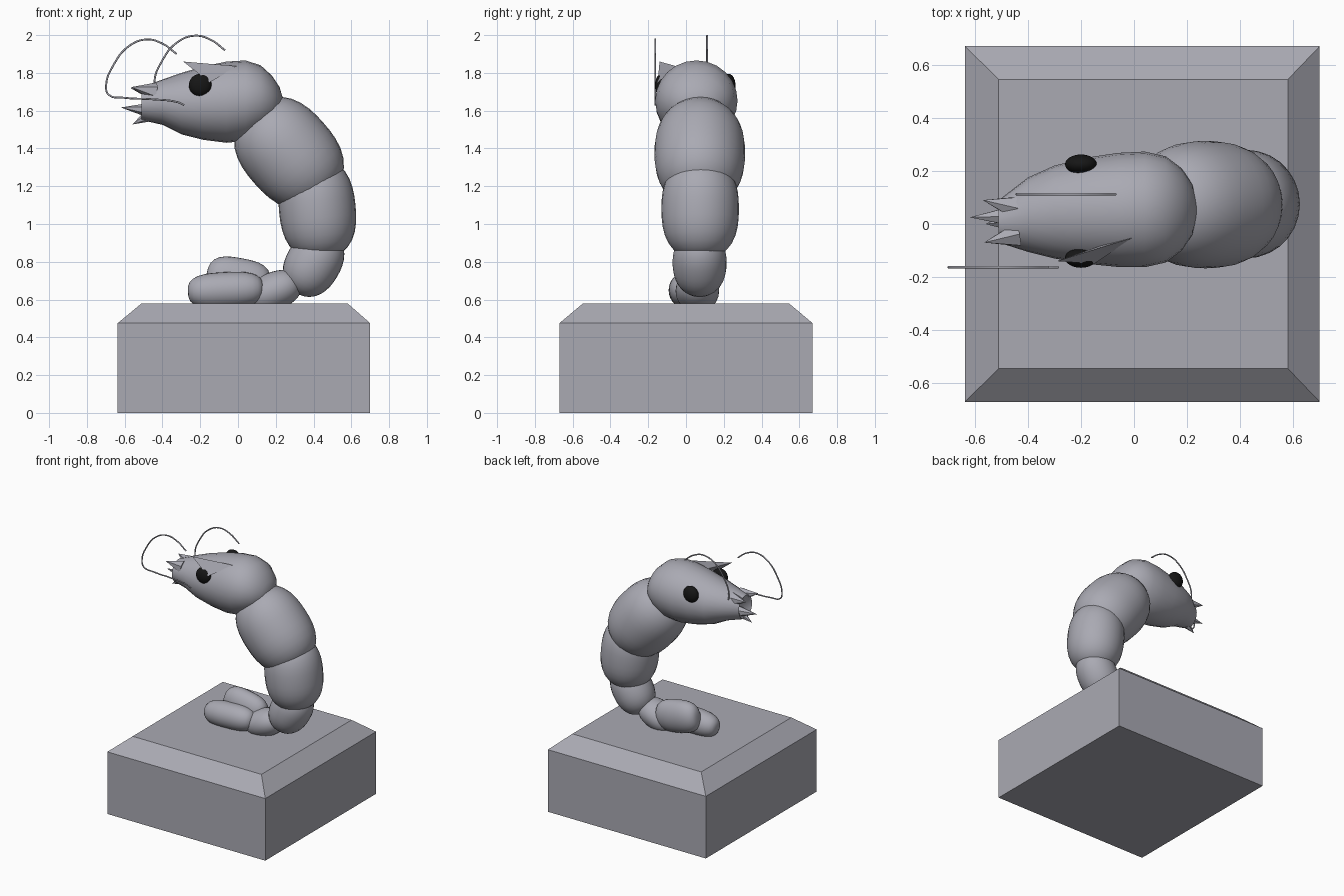
import bpy, bmesh, math
from mathutils import Vector, Matrix

if "Cube" in bpy.data.objects:
    bpy.data.objects.remove(bpy.data.objects["Cube"])


def material(name, rgb):
    m = bpy.data.materials.new(name)
    m.diffuse_color = (*rgb, 1)
    m.use_nodes = True
    m.node_tree.nodes["Principled BSDF"].inputs["Base Color"].default_value = m.diffuse_color
    return m


GREY = material("stone grey", (0.40, 0.40, 0.45))
BLACK = material("eye black", (0.008, 0.008, 0.008))


def finish(bm, name, mat=GREY, smooth=True):
    bmesh.ops.recalc_face_normals(bm, faces=bm.faces[:])
    me = bpy.data.meshes.new(name)
    bm.to_mesh(me)
    bm.free()
    me.materials.append(mat)
    ob = bpy.data.objects.new(name, me)
    bpy.context.collection.objects.link(ob)
    if smooth:
        bpy.ops.object.select_all(action='DESELECT')
        ob.select_set(True)
        bpy.context.view_layer.objects.active = ob
        bpy.ops.object.shade_smooth_by_angle(angle=math.radians(40))
    return ob


def loft(bm, rings):
    rows = [[bm.verts.new(p) for p in r] for r in rings]
    n = len(rows[0])
    for a, b in zip(rows, rows[1:]):
        for i in range(n):
            j = (i + 1) % n
            bm.faces.new((a[i], a[j], b[j], b[i]))
    return rows


def blob(name, center, half, direction=(0, -1), p=2.0, mat=GREY):
    """Rounded barrel: half = (across, y, along), direction = axis in x and z."""
    bm = bmesh.new()
    bmesh.ops.create_uvsphere(bm, u_segments=28, v_segments=18, radius=1)
    d = Vector((direction[0], 0, direction[1])).normalized()
    y = Vector((0, 1, 0))
    x = y.cross(d)
    for v in bm.verts:
        r, h = math.hypot(v.co.x, v.co.y), abs(v.co.z)
        k = (r ** p + h ** p) ** (-1 / p)
        c = v.co * k
        v.co = Vector(center) + x * c.x * half[0] + y * c.y * half[1] + d * c.z * half[2]
    return finish(bm, name, mat)


def spike(name, base, tip, radius, sides=6):
    bm = bmesh.new()
    base, tip = Vector(base), Vector(tip)
    d = tip - base
    m = Matrix.Translation((base + tip) / 2) @ d.to_track_quat('Z', 'Y').to_matrix().to_4x4()
    bmesh.ops.create_cone(bm, cap_ends=True, segments=sides, radius1=radius,
                          radius2=0, depth=d.length, matrix=m)
    return finish(bm, name, smooth=False)


# Pedestal with bevelled top
bm = bmesh.new()
levels = [(-0.637, 0.70, 0.67, 0), (-0.637, 0.70, 0.67, 0.475), (-0.51, 0.58, 0.545, 0.58)]
rows = loft(bm, [[(a, -w, z), (b, -w, z), (b, w, z), (a, w, z)] for a, b, w, z in levels])
bm.faces.new(rows[0])
bm.faces.new(rows[-1])
finish(bm, "pedestal", smooth=False)

# Body segments, head end to tail end
blob("body_segment_1", (0.27, 0.073, 1.375), (0.243, 0.24, 0.305), (0.66, -0.75), 2.5)
blob("body_segment_2", (0.42, 0.075, 1.08), (0.203, 0.205, 0.265), (0.1, -1), 2.5)
blob("body_segment_3", (0.40, 0.072, 0.795), (0.145, 0.143, 0.185), (-0.5, -0.85), 2.3)
blob("body_segment_4", (0.19, 0.06, 0.645), (0.10, 0.115, 0.15), (-0.9, -0.35), 2.3)

# Two-lobed tail fan
blob("tail_lobe_upper", (0.0, 0.095, 0.70), (0.12, 0.085, 0.17), (0.97, -0.18), 3)
blob("tail_lobe_lower", (-0.065, 0.0, 0.65), (0.095, 0.092, 0.20), (1, 0.05), 3)

# Head: x, top z, bottom z, centre y, half width
STATIONS = [
    (-0.51, 1.725, 1.55, 0.01, 0.08), (-0.40, 1.765, 1.525, 0.035, 0.14),
    (-0.30, 1.80, 1.475, 0.045, 0.175), (-0.18, 1.835, 1.445, 0.05, 0.20),
    (-0.06, 1.86, 1.43, 0.053, 0.215), (0.04, 1.866, 1.44, 0.055, 0.218),
    (0.12, 1.84, 1.48, 0.055, 0.20), (0.18, 1.785, 1.52, 0.055, 0.155),
    (0.22, 1.725, 1.57, 0.055, 0.095)]
N = 24
bm = bmesh.new()
rings = []
for x, top, bot, yc, ry in STATIONS:
    rings.append([(x, yc + ry * math.cos(2 * math.pi * i / N),
                   (top + bot) / 2 + (top - bot) / 2 * math.sin(2 * math.pi * i / N))
                  for i in range(N)])
rows = loft(bm, rings)
for row, tip in ((rows[0], (-0.45, 0.015, 1.635)), (rows[-1], (0.242, 0.055, 1.65))):
    c = bm.verts.new(tip)
    for i in range(N):
        bm.faces.new((row[i], row[(i + 1) % N], c))
finish(bm, "head")

# Jagged mouth spikes
spike("mouth_spike_upper_left", (-0.44, 0.06, 1.70), (-0.57, 0.09, 1.72), 0.05)
spike("mouth_spike_upper_right", (-0.44, -0.04, 1.70), (-0.565, -0.07, 1.725), 0.05)
spike("mouth_spike_middle", (-0.45, 0.03, 1.60), (-0.62, 0.025, 1.617), 0.045)
spike("mouth_spike_lower", (-0.44, 0.01, 1.59), (-0.56, 0.0, 1.527), 0.045)

# Crest spike on one side of the head
bm = bmesh.new()
for p in [(-0.29, -0.14, 1.86), (0.0, -0.05, 1.835), (-0.15, -0.15, 1.75), (-0.12, -0.08, 1.79)]:
    bm.verts.new(p)
bmesh.ops.convex_hull(bm, input=bm.verts[:])
finish(bm, "crest_spike", smooth=False)

# Eyes
for side, y in (("right", -0.128), ("left", 0.225)):
    blob("eye_" + side, (-0.2, y, 1.735), (0.06, 0.037, 0.06), mat=BLACK)

# Feelers: same curl twice
CURL = [(-0.285, 1.63), (-0.32, 1.645), (-0.45, 1.66), (-0.60, 1.668), (-0.685, 1.685),
        (-0.698, 1.735), (-0.66, 1.84), (-0.58, 1.94), (-0.485, 1.977), (-0.40, 1.955),
        (-0.325, 1.90)]
for side, (dx, y, dz) in (("right", (0, -0.163, 0)), ("left", (0.256, 0.112, 0.02))):
    cu = bpy.data.curves.new("feeler_" + side, 'CURVE')
    cu.dimensions = '3D'
    cu.bevel_depth = 0.005
    cu.bevel_resolution = 2
    cu.use_fill_caps = True
    cu.resolution_u = 6
    sp = cu.splines.new('BEZIER')
    sp.bezier_points.add(len(CURL) - 1)
    for bp, (x, z) in zip(sp.bezier_points, CURL):
        bp.co = (x + dx, y, z + dz)
        bp.handle_left_type = bp.handle_right_type = 'AUTO'
    cu.materials.append(GREY)
    bpy.context.collection.objects.link(bpy.data.objects.new("feeler_" + side, cu))
